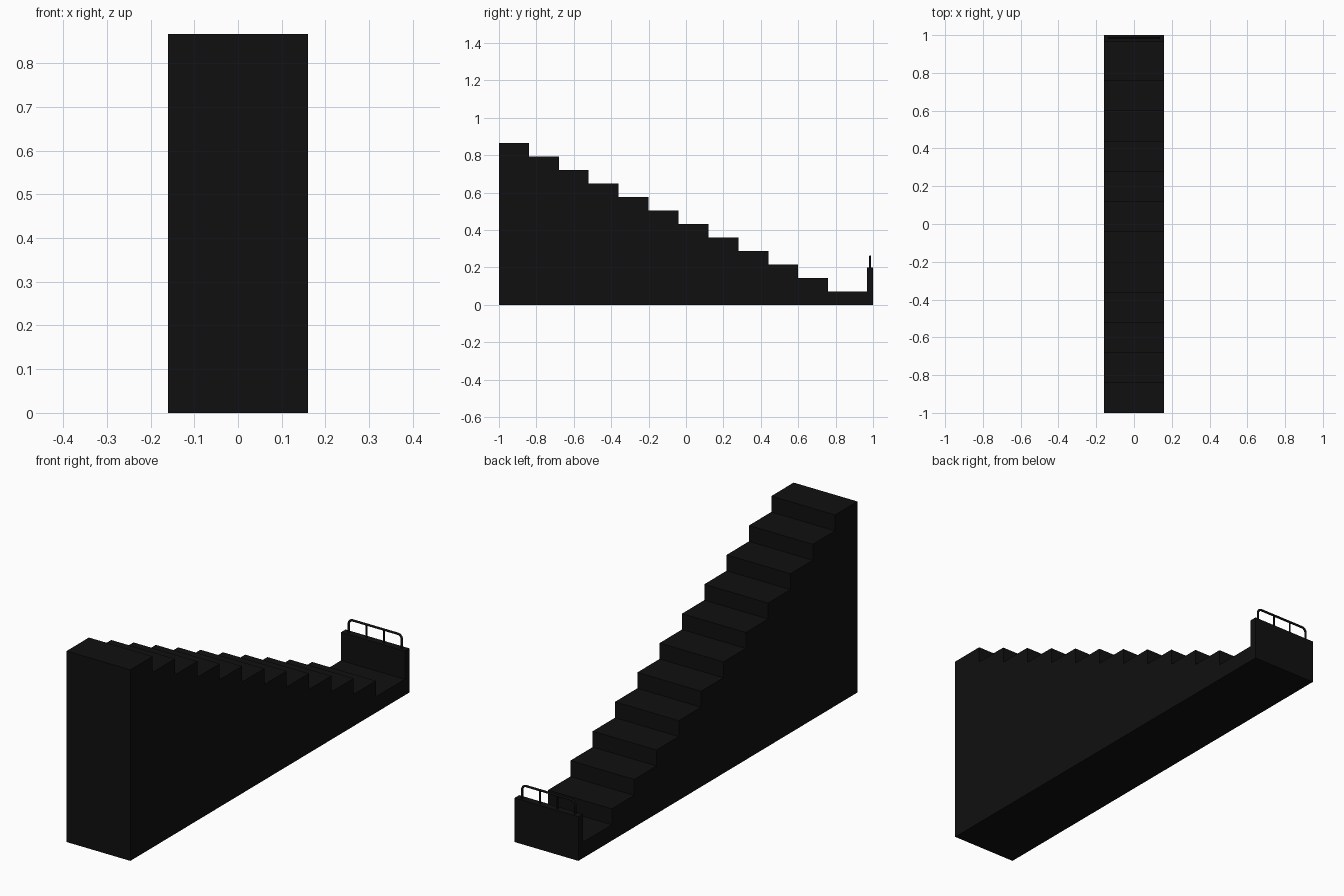
import bpy, bmesh, math
from mathutils import Vector

cube = bpy.data.objects.get("Cube")
if cube:
    bpy.data.objects.remove(cube, do_unlink=True)

black = bpy.data.materials.new("near_black")
black.use_nodes = True
colour = (0.005, 0.005, 0.005, 1)
black.diffuse_color = colour
black.node_tree.nodes["Principled BSDF"].inputs["Base Color"].default_value = colour

HALF_W = 0.16
STEPS, RISE, TREAD = 12, 0.0722, 0.16
WALL_Y, WALL_TOP = 0.967, 0.2


def extrude_profile(name, profile):
    """Solid from a (y, z) outline, spanning the full width in x."""
    bm = bmesh.new()
    face = bm.faces.new([bm.verts.new((-HALF_W, y, z)) for y, z in profile])
    out = bmesh.ops.extrude_face_region(bm, geom=[face])
    moved = [v for v in out["geom"] if isinstance(v, bmesh.types.BMVert)]
    bmesh.ops.translate(bm, verts=moved, vec=(2 * HALF_W, 0, 0))
    bmesh.ops.recalc_face_normals(bm, faces=bm.faces)
    mesh = bpy.data.meshes.new(name)
    bm.to_mesh(mesh)
    bm.free()
    mesh.materials.append(black)
    obj = bpy.data.objects.new(name, mesh)
    bpy.context.collection.objects.link(obj)
    return obj


def tube(name, points, radius):
    """Round bar along a path."""
    curve = bpy.data.curves.new(name, "CURVE")
    curve.dimensions = "3D"
    curve.bevel_depth = radius
    curve.bevel_resolution = 2
    curve.use_fill_caps = True
    spline = curve.splines.new("POLY")
    spline.points.add(len(points) - 1)
    for p, co in zip(spline.points, points):
        p.co = (*co, 1)
    curve.materials.append(black)
    obj = bpy.data.objects.new(name, curve)
    bpy.context.collection.objects.link(obj)
    return obj


# Solid staircase descending to the back, ending in a landing
outline = [(1, 0), (-1, 0)]
for i in range(STEPS):
    z = RISE * (STEPS - i)
    end = 1 if i == STEPS - 1 else -1 + TREAD * (i + 1)
    outline += [(-1 + TREAD * i, z), (end, z)]
extrude_profile("staircase", outline)

# Low wall closing the landing
extrude_profile("end_wall", [(WALL_Y, RISE), (1, RISE), (1, WALL_TOP), (WALL_Y, WALL_TOP)])

# Guard rail on the wall: hoop with rounded corners, plus two inner posts
RAIL_X, RAIL_Y, RAIL_Z, BEND = 0.133, 0.984, 0.26, 0.02
left_half = [Vector((RAIL_X, RAIL_Y, WALL_TOP - 0.01))]
for k in range(7):
    a = math.radians(15 * k)
    left_half.append(Vector((RAIL_X - BEND + BEND * math.cos(a), RAIL_Y,
                             RAIL_Z - BEND + BEND * math.sin(a))))
right_half = [Vector((-p.x, p.y, p.z)) for p in reversed(left_half)]
tube("guard_rail", left_half + right_half, 0.005)
for side, name in ((1, "left_rail_post"), (-1, "right_rail_post")):
    x = side * RAIL_X / 3
    tube(name, [(x, RAIL_Y, WALL_TOP - 0.01), (x, RAIL_Y, RAIL_Z)], 0.004)
